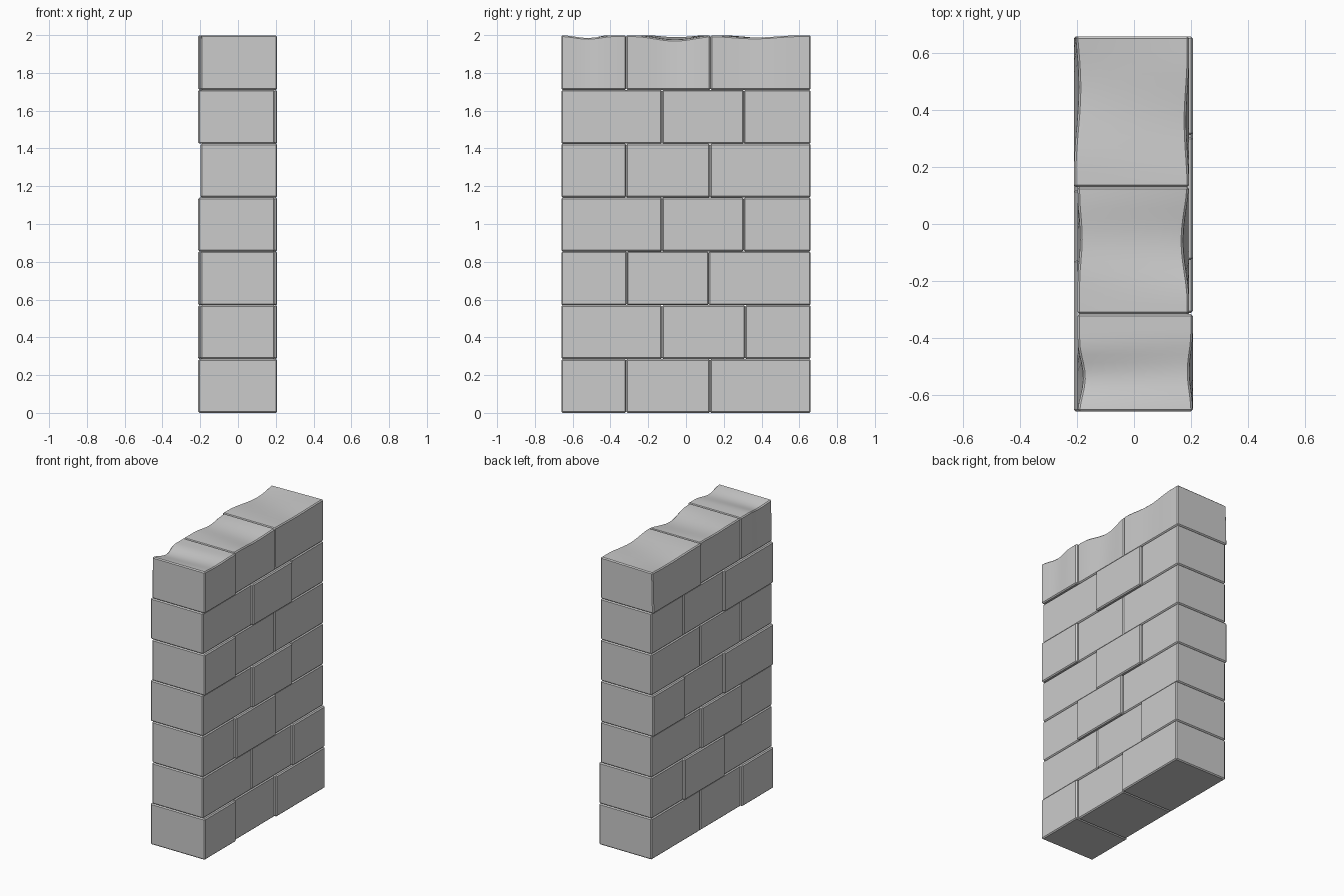
import bpy, bmesh, math
from mathutils import Vector

if "Cube" in bpy.data.objects:
    bpy.data.objects.remove(bpy.data.objects["Cube"])

HALF_LEN, ROW_H, BEVEL = 0.66, 1.995 / 7, 0.007
X_LEFT, X_RIGHT, PROUD = -0.198, 0.194, 0.013

# Per course, bottom to top: joints along y, blocks proud on +x, blocks proud on -x
COURSES = [
    ((-0.317, 0.127), (0, 2), (0,)),
    ((-0.127, 0.313), (2,), (1,)),
    ((-0.313, 0.12), (1,), (1,)),
    ((-0.127, 0.306), (1,), (0, 2)),
    ((-0.317, 0.127), (0,), ()),
    ((-0.127, 0.306), (1,), (0,)),
    ((-0.317, 0.13), (0,), (2,)),
]

# Worn hollows in the top edges: side, centre y, half width, depth
HOLLOWS = [
    (-1, 0.48, 0.3, 0.019), (-1, -0.54, 0.13, 0.022), (-1, -0.05, 0.16, 0.01),
    (1, -0.06, 0.22, 0.024), (1, -0.52, 0.14, 0.014), (1, 0.36, 0.24, 0.012),
]


def wear_top(bm, y0, y1):
    # Cut loops across the block so the top can undulate
    cuts = [(Vector((0, y0 + (y1 - y0) * i / 12, 0)), Vector((0, 1, 0))) for i in range(1, 12)]
    cuts += [(Vector((x, 0, 0)), Vector((1, 0, 0))) for x in (-0.15, -0.08, 0, 0.08, 0.15)]
    for co, no in cuts:
        bmesh.ops.bisect_plane(bm, geom=bm.verts[:] + bm.edges[:] + bm.faces[:],
                               plane_co=co, plane_no=no, dist=1e-5)
    for v in bm.verts:
        if v.co.z < 1.9:
            continue
        x, drop, pull = v.co.x, 0.0, 0.0
        for side, yc, w, depth in HOLLOWS:
            t = abs(v.co.y - yc) / w
            if t < 1:
                d = depth * (0.5 + 0.5 * math.cos(math.pi * t))
                near = max(0.0, min(1.0, 0.5 + 0.5 * side * x / 0.2))
                drop += d * near
                if side * x > 0.17:
                    pull -= side * d * 0.9
        v.co.z += 0.004 - drop
        v.co.x += pull


def block(name, x0, x1, y0, y1, z0, z1, worn):
    bm = bmesh.new()
    bmesh.ops.create_cube(bm, size=1)
    for v in bm.verts:
        v.co = Vector((x1 if v.co.x > 0 else x0, y1 if v.co.y > 0 else y0,
                       z1 if v.co.z > 0 else z0))
    bmesh.ops.bevel(bm, geom=bm.edges[:], offset=BEVEL, segments=1,
                    profile=0.5, affect='EDGES')
    if worn:
        wear_top(bm, y0, y1)
    bmesh.ops.recalc_face_normals(bm, faces=bm.faces[:])
    me = bpy.data.meshes.new(name)
    bm.to_mesh(me)
    bm.free()
    ob = bpy.data.objects.new(name, me)
    bpy.context.collection.objects.link(ob)
    return ob


# Stone courses
blocks = []
for row, (joints, right, left) in enumerate(COURSES):
    ys = (-HALF_LEN, *joints, HALF_LEN)
    for i in range(3):
        blocks.append(block(
            f"course_{row + 1}_block_{i + 1}",
            X_LEFT - PROUD * (i in left), X_RIGHT + PROUD * (i in right),
            ys[i], ys[i + 1], row * ROW_H, (row + 1) * ROW_H, row == 6))

# Smooth shading with crisp block edges
for ob in blocks:
    ob.select_set(True)
bpy.context.view_layer.objects.active = blocks[0]
bpy.ops.object.shade_smooth_by_angle(angle=math.radians(30))
